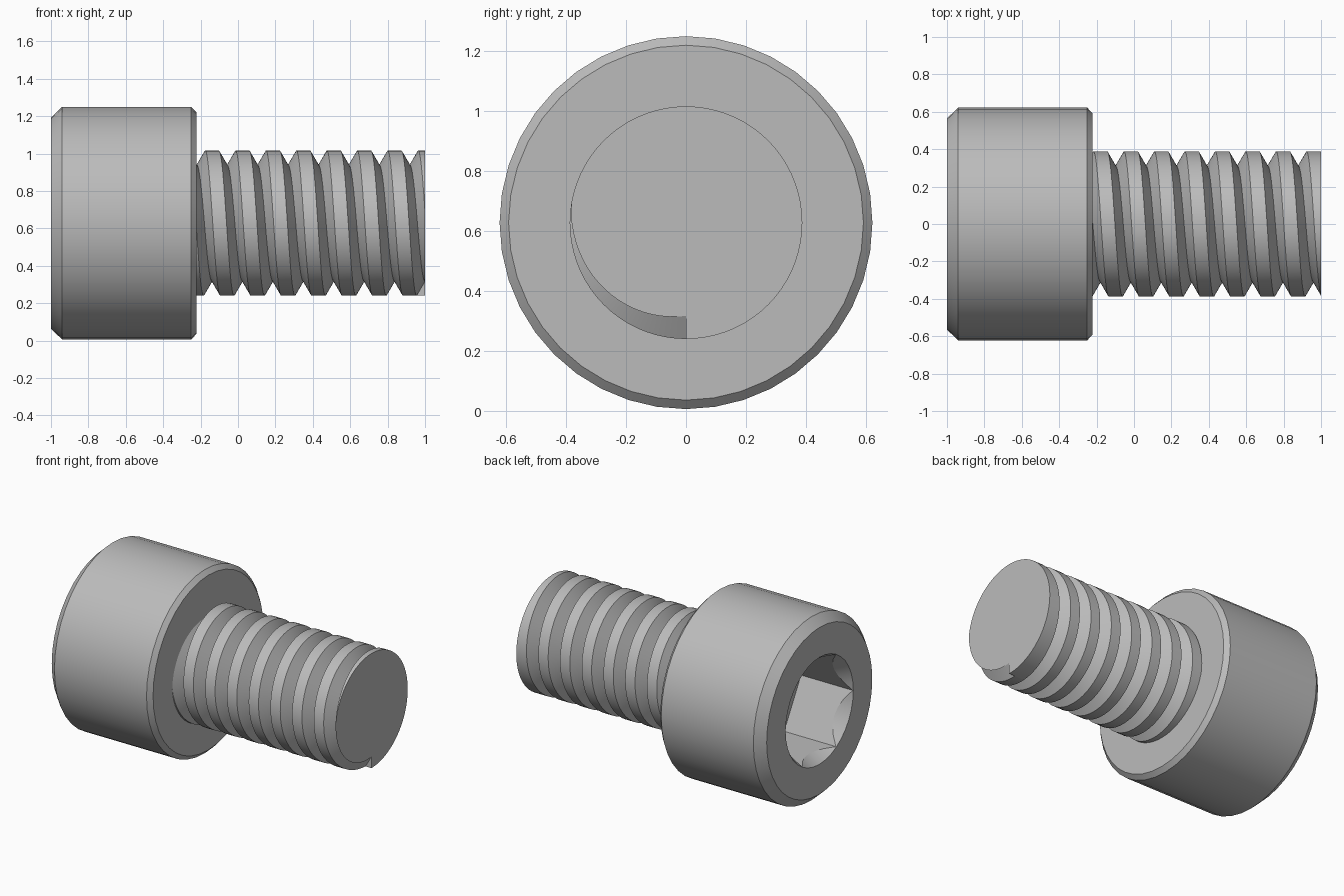
import bpy, bmesh
from math import sin, cos, pi, tau, radians
from mathutils import Matrix

cube = bpy.data.objects.get("Cube")
if cube:
    bpy.data.objects.remove(cube, do_unlink=True)

AXIS_Z = 0.628                       # height of the screw axis
HEAD_END, HEAD_FACE, TIP = -1.0, -0.222, 1.0

steel = bpy.data.materials.new("grey steel")
steel.use_nodes = True
grey = (0.5, 0.5, 0.5, 1)
steel.diffuse_color = grey
steel.node_tree.nodes["Principled BSDF"].inputs["Base Color"].default_value = grey


def add_object(name, bm):
    bmesh.ops.remove_doubles(bm, verts=bm.verts, dist=1e-5)
    bmesh.ops.recalc_face_normals(bm, faces=bm.faces)
    mesh = bpy.data.meshes.new(name)
    bm.to_mesh(mesh)
    bm.free()
    mesh.materials.append(steel)
    ob = bpy.data.objects.new(name, mesh)
    ob.location.z = AXIS_Z
    bpy.context.collection.objects.link(ob)
    return ob


def make_active(ob):
    bpy.ops.object.select_all(action='DESELECT')
    ob.select_set(True)
    bpy.context.view_layer.objects.active = ob


def turned(name, profile, sides):
    """Closed solid turned around x from (x, radius) points; a corner lies on the y axis."""
    bm = bmesh.new()
    rings = [[bm.verts.new((x, r * cos(tau * i / sides), r * sin(tau * i / sides)))
              for i in range(sides)] for x, r in profile]
    for a, b in zip(rings, rings[1:]):
        for i in range(sides):
            j = (i + 1) % sides
            bm.faces.new((a[i], a[j], b[j], b[i]))
    bm.faces.new(rings[0])
    bm.faces.new(rings[-1])
    return add_object(name, bm)


# Head: chamfered cylinder
head = turned("head", [(HEAD_END, 0.565), (-0.94, 0.622), (-0.25, 0.622), (HEAD_FACE, 0.592)], 40)

# Hex socket with a conical lead-in, cut into the head
cutters = [
    turned("socket_cutter", [(HEAD_END - 0.1, 0.36), (HEAD_END + 0.39, 0.36)], 6),
    turned("lead_in_cutter", [(HEAD_END - 0.075, 0.41), (HEAD_END + 0.15, 0.266)], 36),
]
for cutter in cutters:
    cutter.hide_render = True
    mod = head.modifiers.new("cut", 'BOOLEAN')
    mod.operation = 'DIFFERENCE'
    mod.solver = 'EXACT'
    mod.object = cutter
    make_active(head)
    bpy.ops.object.modifier_apply(modifier=mod.name)
for cutter in cutters:
    bpy.data.objects.remove(cutter, do_unlink=True)

# Threaded shank: one helical V groove starting at the underside of the tip
CREST, DEPTH, PITCH, HALF = 0.388, 0.077, 0.1627, 0.0445
STEPS, GROOVES, ROOT_X = 72, 9, HEAD_FACE - 0.02


def column(bm, step):
    turn = step / STEPS
    angle = -pi / 2 - tau * turn
    centres = [TIP - PITCH * (turn + k) for k in range(GROOVES)]
    xs = [TIP] + [c + off for c in centres for off in (HALF, 0, -HALF)]
    verts = []
    for x in xs:
        x = min(TIP, max(ROOT_X, x))
        gap = min(abs(x - c) for c in centres)
        r = CREST - DEPTH * max(0, 1 - gap / HALF)
        verts.append(bm.verts.new((x, r * cos(angle), r * sin(angle))))
    return verts


bm = bmesh.new()
cols = [column(bm, s) for s in range(STEPS + 1)]
for a, b in zip(cols, cols[1:]):
    for i in range(len(a) - 1):
        bm.faces.new((a[i], a[i + 1], b[i + 1], b[i]))
bm.faces.new([c[0] for c in cols])                        # tip face
bm.faces.new((cols[0][0], cols[-1][0], cols[0][3]))       # step where the groove starts
shank = add_object("threaded_shank", bm)

for ob in (head, shank):
    make_active(ob)
    bpy.ops.object.shade_smooth_by_angle(angle=radians(30))
